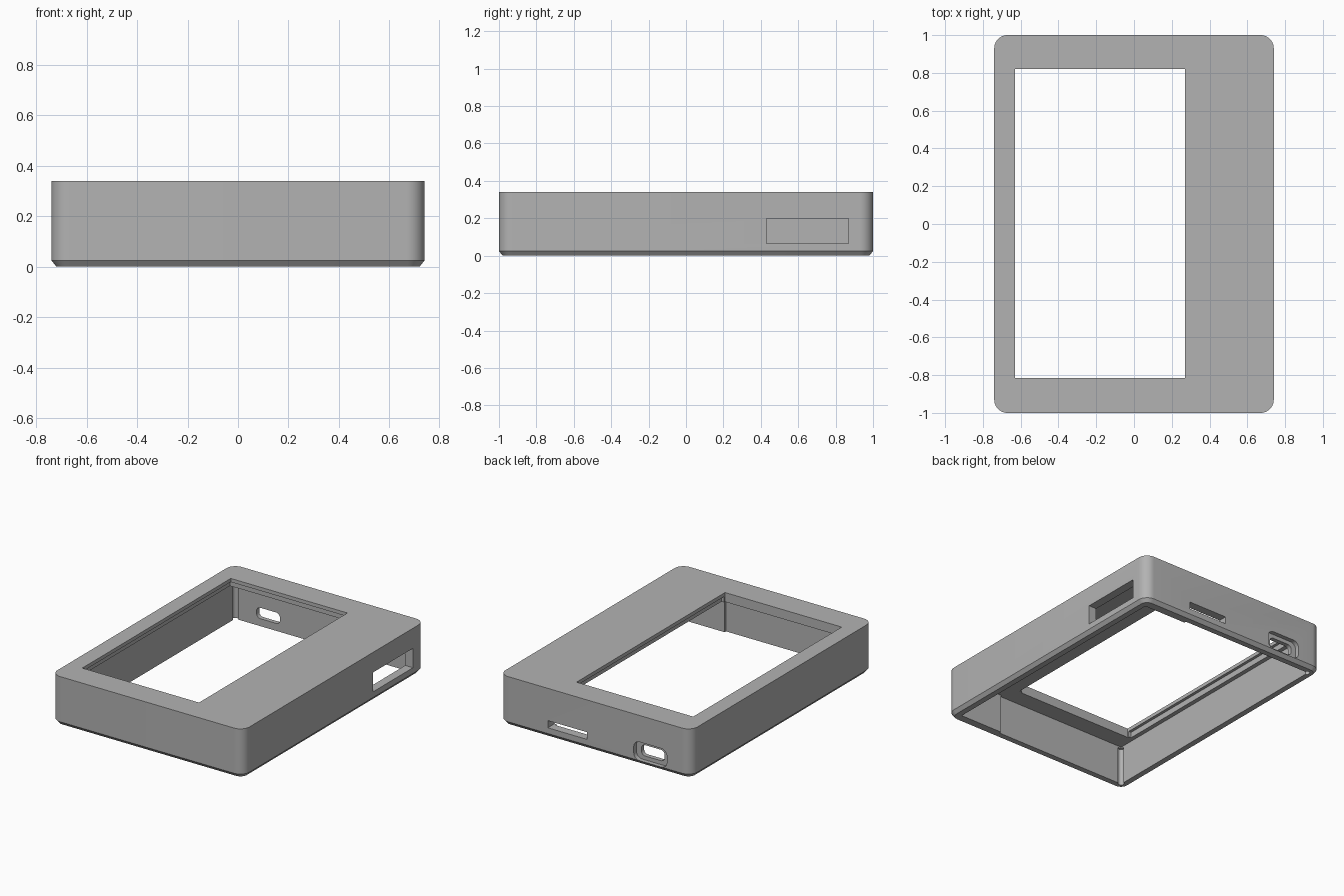
import bpy, bmesh, math
from mathutils import Matrix

cube = bpy.data.objects.get("Cube")
if cube:
    bpy.data.objects.remove(cube, do_unlink=True)

grey = bpy.data.materials.new("matte grey plastic")
grey.use_nodes = True
colour = (0.45, 0.45, 0.45, 1)
grey.diffuse_color = colour
grey.node_tree.nodes["Principled BSDF"].inputs["Base Color"].default_value = colour


def outline(hw, hh, r, steps=10):
    """Rounded rectangle outline, counter-clockwise."""
    points = []
    for i, (sx, sy) in enumerate([(1, 1), (-1, 1), (-1, -1), (1, -1)]):
        for k in range(steps + 1):
            a = math.pi / 2 * (i + k / steps)
            points.append((sx * (hw - r) + r * math.cos(a),
                           sy * (hh - r) + r * math.sin(a)))
    return points


def loft(name, rings, matrix=Matrix()):
    """Closed solid through rings of (half width, half height, radius, level)."""
    bm = bmesh.new()
    loops = [[bm.verts.new((x, y, z)) for x, y in outline(w, h, r)]
             for w, h, r, z in rings]
    count = len(loops[0])
    for low, high in zip(loops, loops[1:]):
        for i in range(count):
            j = (i + 1) % count
            bm.faces.new((low[i], low[j], high[j], high[i]))
    bm.faces.new(loops[0][::-1])
    bm.faces.new(loops[-1])
    bm.transform(matrix)
    return finish(name, bm)


def box(name, x, y, z):
    bm = bmesh.new()
    bmesh.ops.create_cube(bm, size=1)
    for v in bm.verts:
        v.co = [(a + b) / 2 + c * (b - a) for (a, b), c in zip((x, y, z), v.co)]
    return finish(name, bm)


def finish(name, bm):
    bmesh.ops.recalc_face_normals(bm, faces=bm.faces)
    mesh = bpy.data.meshes.new(name)
    bm.to_mesh(mesh)
    bm.free()
    mesh.materials.append(grey)
    obj = bpy.data.objects.new(name, mesh)
    bpy.context.collection.objects.link(obj)
    return obj


def rear_port(name, x, z, hw, hh, r, depth):
    """Rounded cutter entering the back wall to the given depth."""
    turn = Matrix.Translation((x, 1, z)) @ Matrix.Rotation(math.pi / 2, 4, 'X')
    return loft(name, [(hw, hh, r, -0.1), (hw, hh, r, depth)], turn)


# Outer shell with rounded corners and a chamfered bottom edge
W, L, H = 0.74, 1.0, 0.34
case = loft("case_shell", [(W - 0.02, L - 0.02, 0.05, 0),
                           (W, L, 0.07, 0.025),
                           (W, L, 0.07, H)])

# Open underside: a deep bay below the window and a narrower side bay
ceiling = 0.275
cutters = [
    box("main_bay", (-0.68, 0.35), (-0.94, 0.94), (-0.1, ceiling)),
    box("side_bay", (0.2, 0.68), (-0.925, 0.925), (-0.1, ceiling)),
    # Screen window and the wider seat beneath its lip
    box("screen_window", (-0.63, 0.27), (-0.815, 0.82), (0.1, 0.5)),
    box("screen_seat", (-0.65, 0.29), (-0.805, 0.84), (0.1, 0.315)),
    # Side opening
    box("side_opening", (0.6, 0.9), (0.43, 0.87), (0.065, 0.2)),
    # Rear card slot, and cable port with a shallow recess
    box("card_slot", (0.065, 0.365), (0.8, 1.1), (0.065, 0.115)),
    rear_port("port_recess", -0.425, 0.09, 0.128, 0.065, 0.045, 0.03),
    rear_port("port_hole", -0.425, 0.09, 0.09, 0.038, 0.03, 0.2),
]
# Relief grooves in the corners of the main bay
for side in (-1, 1):
    groove = Matrix.Translation((-0.675, side * 0.935, 0))
    cutters.append(loft("corner_relief", [(0.02, 0.02, 0.019, -0.1),
                                          (0.02, 0.02, 0.019, ceiling - 0.01)], groove))

for cutter in cutters:
    cutter.hide_render = True
    mod = case.modifiers.new(cutter.name, 'BOOLEAN')
    mod.operation = 'DIFFERENCE'
    mod.solver = 'EXACT'
    mod.object = cutter

# Bake the cuts and drop the helpers
graph = bpy.context.evaluated_depsgraph_get()
baked = bpy.data.meshes.new_from_object(case.evaluated_get(graph))
case.modifiers.clear()
case.data = baked
for cutter in cutters:
    bpy.data.objects.remove(cutter, do_unlink=True)

for obj in bpy.context.selected_objects:
    obj.select_set(False)
case.select_set(True)
bpy.context.view_layer.objects.active = case
bpy.ops.object.shade_smooth_by_angle(angle=math.radians(30))
